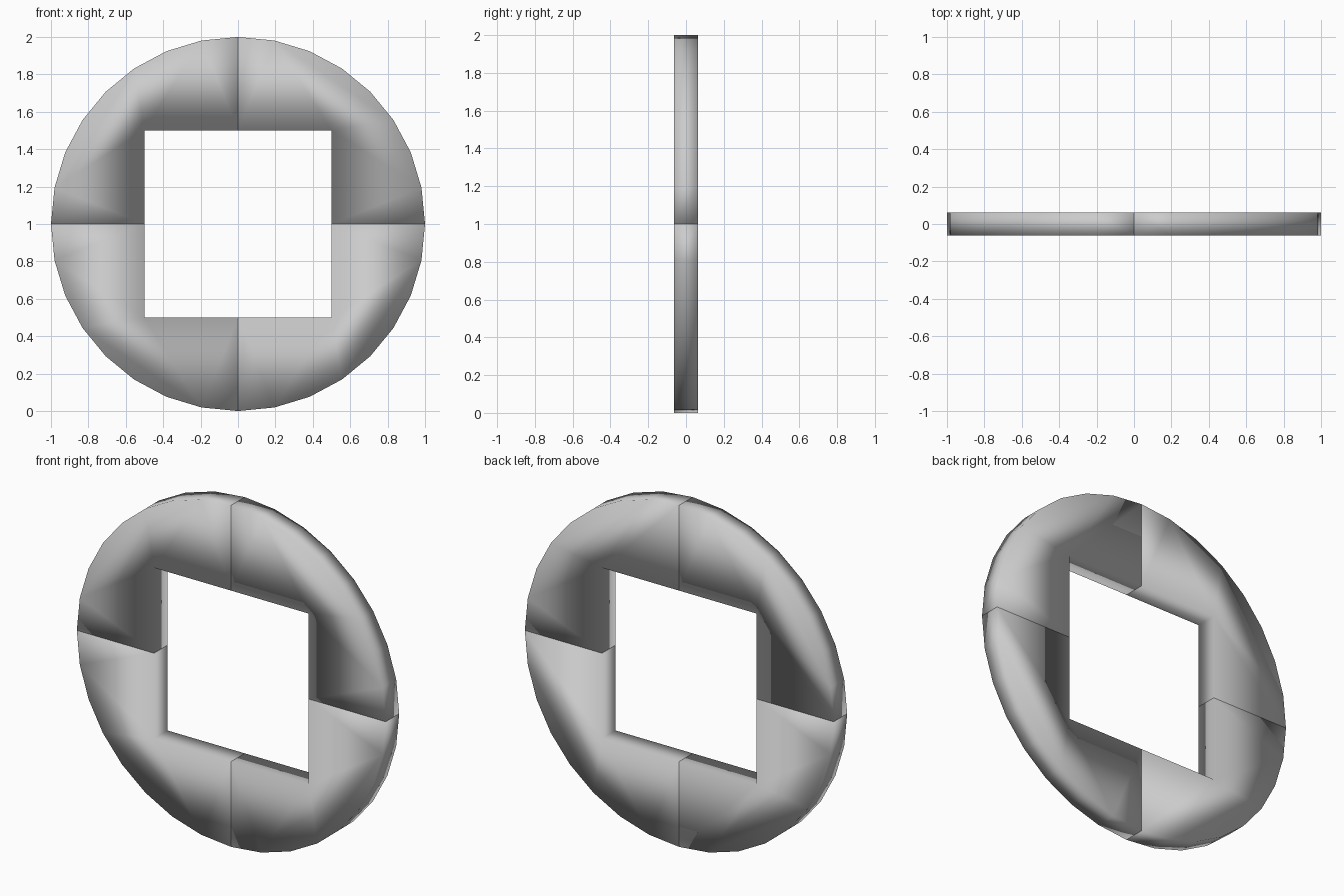
import bpy, bmesh
from math import sin, cos, pi
from mathutils import Matrix

if "Cube" in bpy.data.objects:
    bpy.data.objects.remove(bpy.data.objects["Cube"])

RADIUS, HOLE, DEPTH, SEGMENTS = 1.0, 0.5, 0.125, 8


def ring_quarter(name, turn):
    """One closed quarter of a round plate with a square hole."""
    arc = [(RADIUS * cos(i * pi / 2 / SEGMENTS), RADIUS * sin(i * pi / 2 / SEGMENTS))
           for i in range(SEGMENTS + 1)]
    profile = arc + [(0, HOLE), (HOLE, HOLE), (HOLE, 0)]

    bm = bmesh.new()
    face = bm.faces.new([bm.verts.new((x, -DEPTH / 2, z)) for x, z in profile])
    extruded = bmesh.ops.extrude_face_region(bm, geom=[face], use_keep_orig=True)
    verts = [g for g in extruded["geom"] if isinstance(g, bmesh.types.BMVert)]
    bmesh.ops.translate(bm, verts=verts, vec=(0, DEPTH, 0))
    bmesh.ops.recalc_face_normals(bm, faces=bm.faces)

    # Turn into its quadrant and lift onto the floor
    bm.transform(Matrix.Translation((0, 0, RADIUS)) @ Matrix.Rotation(turn, 4, 'Y'))
    for f in bm.faces:
        f.smooth = True
    mesh = bpy.data.meshes.new(name)
    bm.to_mesh(mesh)
    bm.free()
    bpy.context.collection.objects.link(bpy.data.objects.new(name, mesh))


# Four smooth-shaded quarters, meeting at the visible seams
for i, corner in enumerate(("upper_right", "lower_right", "lower_left", "upper_left")):
    ring_quarter("ring_quarter_" + corner, i * pi / 2)
